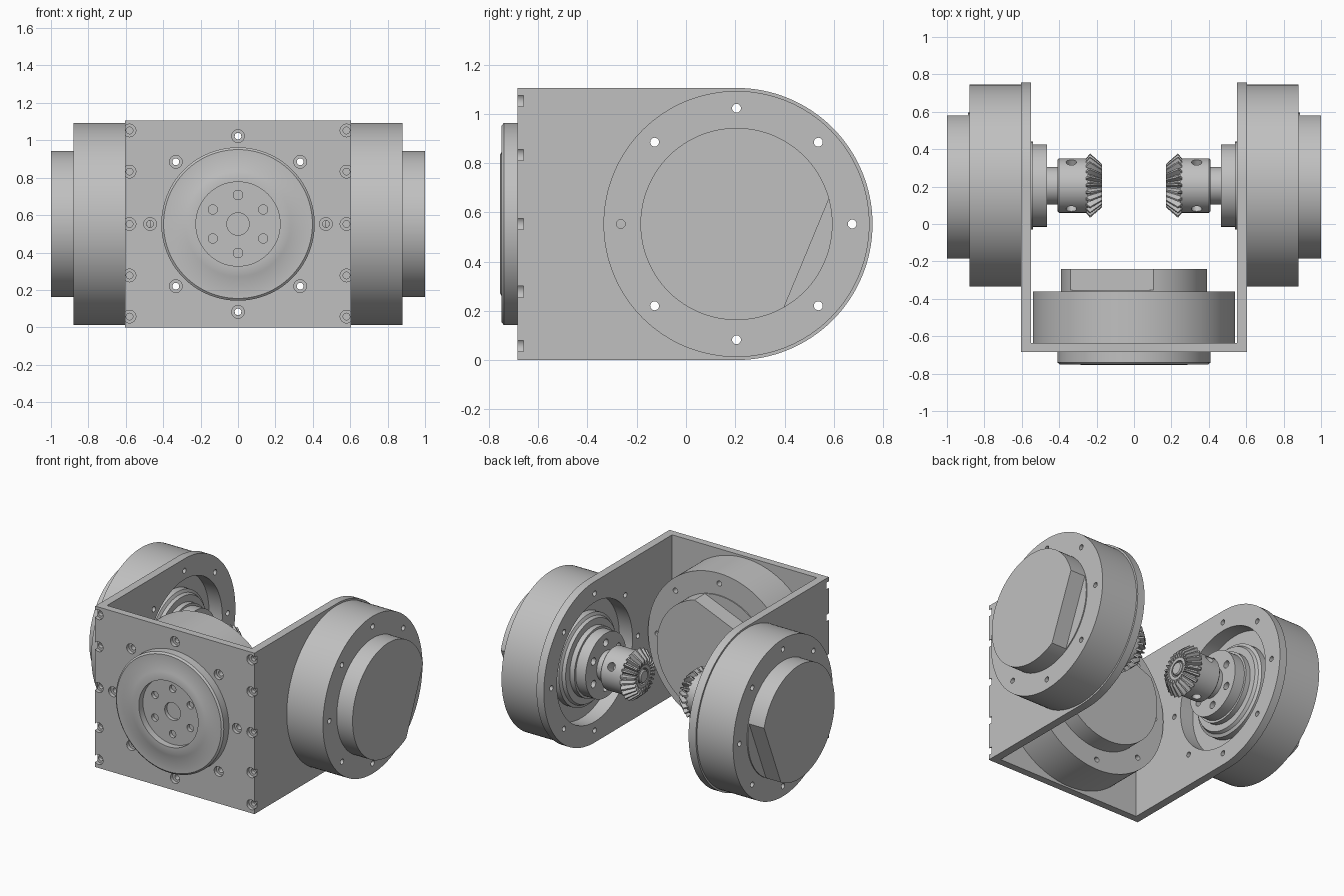
import bpy, bmesh
from math import sin, cos, pi, radians
from mathutils import Matrix, Vector

cube = bpy.data.objects.get("Cube")
if cube:
    bpy.data.objects.remove(cube, do_unlink=True)

grey = bpy.data.materials.new("machined grey")
grey.use_nodes = True
GREY = (0.53, 0.53, 0.53, 1)
grey.diffuse_color = GREY
grey.node_tree.nodes["Principled BSDF"].inputs["Base Color"].default_value = GREY

MID_Z = 0.5525      # height of every motor axis
PLATE_R = 0.5525    # rounded end of the side plates
BODY_R, BODY_LEN = 0.54, 0.275
BOLT_RING = 0.47


def lathe(bm, profile, n=96, at=Matrix()):
    """Revolve (radius, height) points; a third value is a tooth root radius."""
    rings = []
    for p in profile:
        ring = []
        for i in range(n):
            r = p[2] if len(p) > 2 and i % 4 > 1 else p[0]
            a = 2 * pi * i / n
            ring.append(bm.verts.new(at @ Vector((r * cos(a), r * sin(a), p[1]))))
        rings.append(ring)
    faces = [bm.faces.new(rings[0]), bm.faces.new(rings[-1])]
    for lo, hi in zip(rings, rings[1:]):
        for i in range(n):
            j = (i + 1) % n
            faces.append(bm.faces.new((lo[i], lo[j], hi[j], hi[i])))
    bmesh.ops.recalc_face_normals(bm, faces=faces)


def prism(bm, outline, z0, z1, at=Matrix()):
    """Extrude a flat outline between two heights."""
    lo = [bm.verts.new(at @ Vector((x, y, z0))) for x, y in outline]
    hi = [bm.verts.new(at @ Vector((x, y, z1))) for x, y in outline]
    faces = [bm.faces.new(lo), bm.faces.new(hi)]
    for i in range(len(lo)):
        j = (i + 1) % len(lo)
        faces.append(bm.faces.new((lo[i], lo[j], hi[j], hi[i])))
    bmesh.ops.recalc_face_normals(bm, faces=faces)


def to_object(bm, name):
    mesh = bpy.data.meshes.new(name)
    bm.to_mesh(mesh)
    bm.free()
    obj = bpy.data.objects.new(name, mesh)
    bpy.context.scene.collection.objects.link(obj)
    return obj


def part(name, bm, mount, cutter=None):
    """Cut the shape, move it to its mount, then shade and colour it."""
    obj = to_object(bm, name)
    if cutter:
        tool = to_object(cutter, name + "_cutter")
        tool.hide_render = True
        mod = obj.modifiers.new("cut", 'BOOLEAN')
        mod.object, mod.operation, mod.solver = tool, 'DIFFERENCE', 'EXACT'
        bpy.context.view_layer.update()
        ready = obj.evaluated_get(bpy.context.evaluated_depsgraph_get())
        mesh = bpy.data.meshes.new_from_object(ready)
        obj.modifiers.clear()
        obj.data = mesh
        bpy.data.objects.remove(tool, do_unlink=True)
    mesh = obj.data
    mesh.transform(mount)
    if mount.determinant() < 0:
        mesh.flip_normals()
    mesh.materials.clear()
    mesh.materials.append(grey)
    mesh.shade_smooth()
    mesh.set_sharp_from_angle(angle=radians(30))


def spot(radius, degrees):
    a = radians(degrees)
    return Matrix.Translation((radius * cos(a), radius * sin(a), 0))


def drill(bm, points, r, z0, z1):
    for p in points:
        lathe(bm, [(r, z0), (r, z1)], 20, p)


BOLTS = [spot(BOLT_RING, 45 * i) for i in range(8)]
HUB_SCREWS = [spot(0.155, 90 + 60 * i) for i in range(6)]


def motor(prefix, mount, flat_angle, recess):
    # drum with through bolts; local z points to the output side
    body, holes = bmesh.new(), bmesh.new()
    profile = [(BODY_R, -BODY_LEN), (BODY_R, 0)]
    if recess:
        profile += [(0.41, 0), (0.41, -recess)]
    lathe(body, profile, 128)
    drill(holes, BOLTS, 0.018, -0.4, 0.1)
    part(prefix + "_motor_body", body, mount, holes)

    # rear cap with one flat side above a thin lip
    cap, flat = bmesh.new(), bmesh.new()
    lathe(cap, [(0.39, -0.27), (0.39, -0.395)], 128)
    prism(flat, [(0.308, -0.5), (0.6, -0.5), (0.6, 0.5), (0.308, 0.5)],
          -0.45, -0.282, Matrix.Rotation(radians(flat_angle), 4, 'Z'))
    part(prefix + "_motor_cap", cap, mount, flat)


# front motor and its output flange
front = Matrix(((1, 0, 0, 0), (0, 0, -1, -0.635), (0, 1, 0, MID_Z), (0, 0, 0, 1)))
motor("front", front, 112.5, 0)

flange, holes = bmesh.new(), bmesh.new()
lathe(flange, [(0.41, -0.01), (0.41, 0.105), (0.398, 0.115), (0.29, 0.115),
               (0.28, 0.12), (0.225, 0.12), (0.225, 0.075),
               (0.06, 0.075), (0.06, 0.03)], 128)
drill(holes, HUB_SCREWS, 0.025, 0.04, 0.2)
part("front_output_flange", flange, front, holes)

# front plate with counterbored bolts around the motor and down both edges
plate, holes = bmesh.new(), bmesh.new()
prism(plate, [(-0.605, -MID_Z), (0.605, -MID_Z), (0.605, MID_Z), (-0.605, MID_Z)], 0, 0.05)
edge_bolts = [Matrix.Translation((x, y, 0)) for x in (-0.58, 0.58)
              for y in (-0.495, -0.275, 0, 0.28, 0.5)]
for p in BOLTS + edge_bolts:
    lathe(holes, [(0.018, -0.1), (0.018, 0.025), (0.034, 0.025), (0.034, 0.1)], 24, p)
part("front_plate", plate, front, holes)

# the two side arms
left_mount = Matrix(((0, 0, -1, 0.605), (1, 0, 0, 0.205), (0, -1, 0, MID_Z), (0, 0, 0, 1)))
for prefix, mirror in (("left", 1), ("right", -1)):
    mount = Matrix.Diagonal((mirror, 1, 1, 1)) @ left_mount
    motor(prefix, mount, 22.5, 0.045)

    # side plate with a round end and a large opening
    plate, holes = bmesh.new(), bmesh.new()
    arc = [radians(-90 + 180 * i / 64) for i in range(65)]
    outline = [(PLATE_R * cos(a), PLATE_R * sin(a)) for a in arc]
    prism(plate, outline + [(-0.84, PLATE_R), (-0.84, -PLATE_R)], 0, 0.055)
    drill(holes, BOLTS, 0.018, -0.1, 0.2)
    lathe(holes, [(0.41, -0.1), (0.41, 0.2)], 128)
    part(prefix + "_side_plate", plate, mount, holes)

    # stepped output hub
    hub, holes = bmesh.new(), bmesh.new()
    lathe(hub, [(0.31, -0.06), (0.31, 0), (0.29, 0.01), (0.28, 0.03), (0.235, 0.03),
                (0.235, 0.065), (0.22, 0.065), (0.22, 0.14)])
    drill(holes, HUB_SCREWS, 0.025, 0.09, 0.3)
    part(prefix + "_output_hub", hub, mount, holes)

    # shaft
    shaft = bmesh.new()
    lathe(shaft, [(0.1, 0.13), (0.1, 0.2)], 64)
    part(prefix + "_shaft", shaft, mount)

    # gear collar with radial set screw holes
    collar, holes = bmesh.new(), bmesh.new()
    lathe(collar, [(0.137, 0.195), (0.145, 0.203), (0.145, 0.36)], 64)
    for deg in (-30, -150, 90):
        radial = (Matrix.Translation((0, 0, 0.27)) @ Matrix.Rotation(radians(deg), 4, 'Z')
                  @ Matrix.Rotation(radians(90), 4, 'Y'))
        lathe(holes, [(0.028, 0.07), (0.028, 0.2)], 20, radial)
    part(prefix + "_gear_collar", collar, mount, holes)

    # bevel gear with straight teeth
    gear = bmesh.new()
    lathe(gear, [(0.135, 0.34), (0.172, 0.37, 0.135), (0.115, 0.435, 0.085),
                 (0.075, 0.425), (0.055, 0.425), (0.055, 0.4)], 96)
    part(prefix + "_bevel_gear", gear, mount)
    pin = bmesh.new()
    lathe(pin, [(0.045, 0.39), (0.045, 0.425), (0.038, 0.432)], 48)
    part(prefix + "_shaft_end", pin, mount)
